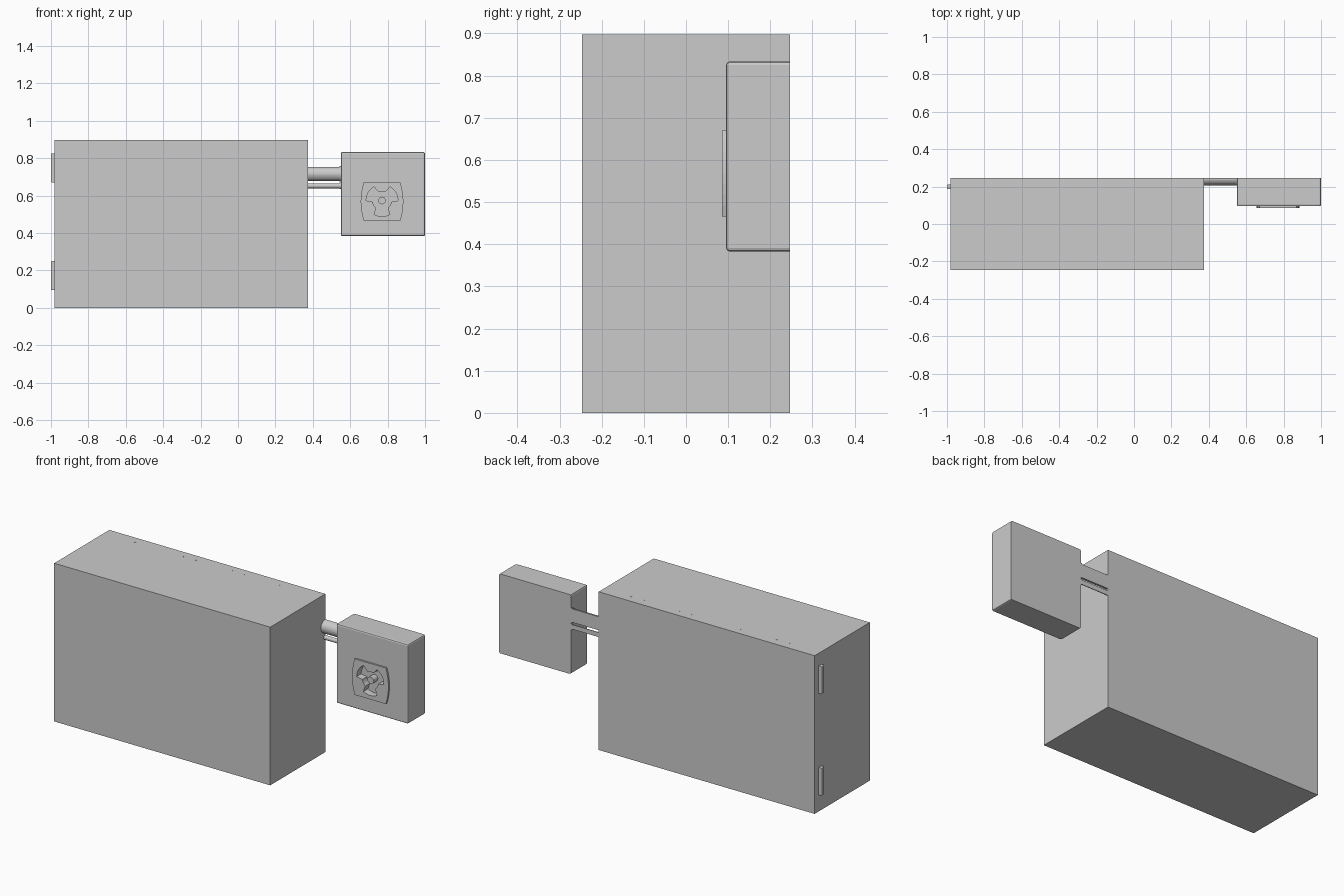
import bpy, bmesh, math

if "Cube" in bpy.data.objects:
    bpy.data.objects.remove(bpy.data.objects["Cube"])


def finish(bm, name):
    bmesh.ops.recalc_face_normals(bm, faces=bm.faces)
    mesh = bpy.data.meshes.new(name)
    bm.to_mesh(mesh)
    bm.free()
    obj = bpy.data.objects.new(name, mesh)
    bpy.context.collection.objects.link(obj)
    return obj


def box(name, lo, hi, bevel=0.0, keep=lambda e: True):
    bm = bmesh.new()
    bmesh.ops.create_cube(bm, size=1)
    for v in bm.verts:
        v.co = [l + (c + 0.5) * (h - l) for c, l, h in zip(v.co, lo, hi)]
    if bevel:
        edges = [e for e in bm.edges if keep(e)]
        bmesh.ops.bevel(bm, geom=edges, offset=bevel, segments=2,
                        profile=0.5, affect='EDGES')
    return finish(bm, name)


def prism(name, loop, step):
    # extrude a closed loop of 3D points along a vector
    bm = bmesh.new()
    face = bm.faces.new([bm.verts.new(p) for p in loop])
    res = bmesh.ops.extrude_face_region(bm, geom=[face])
    bmesh.ops.translate(bm, vec=step, verts=[
        g for g in res['geom'] if isinstance(g, bmesh.types.BMVert)])
    return finish(bm, name)


def half_pipe(name, x0, x1, z, r, back=0.245):
    # flat back, rounded front
    loop = [(x0, back - r * math.sin(math.pi * i / 12),
             z + r * math.cos(math.pi * i / 12)) for i in range(13)]
    return prism(name, loop, (x1 - x0, 0, 0))


def cut(obj, cutter):
    mod = obj.modifiers.new("cut", 'BOOLEAN')
    mod.operation = 'DIFFERENCE'
    mod.solver = 'EXACT'
    mod.object = cutter
    cutter.hide_render = True
    cutter.hide_set(True)


# main cabinet
box("cabinet", (-0.98, -0.247, 0), (0.375, 0.247, 0.897))

# side lugs and small flush lugs on top
for i, z in enumerate((0.094, 0.67)):
    box(f"side_lug_{i}", (-1.0, 0.187, z), (-0.97, 0.211, z + 0.156), 0.005,
        lambda e: all(v.co.x < -0.99 for v in e.verts))
for i in range(4):
    for j in range(2):
        x = -0.786 + 0.304 * i + 0.077 * j
        box(f"top_stud_{i}_{j}", (x - 0.003, 0.197, 0.88),
            (x + 0.003, 0.203, 0.898))

# conduits between the cabinet and the side box
for name, z, r in (("large_conduit", 0.716, 0.038), ("small_conduit", 0.652, 0.013)):
    half_pipe(name, 0.37, 0.56, z, r)
    half_pipe(name + "_collar", 0.543, 0.552, z, r + 0.004, 0.247)

# side box, softened everywhere except around its back
side_box = box("side_box", (0.55, 0.095, 0.383), (1.0, 0.247, 0.833), 0.008,
               lambda e: not all(v.co.y > 0.24 for v in e.verts))

# barrel-shaped front plate
cx, cz = 0.77, 0.568
right = [(cx + 0.098 + 0.016 * (1 - (t / 4) ** 2), 0.085, cz + 0.102 * t / 4)
         for t in range(-4, 5)]
left = [(2 * cx - x, y, z) for x, y, z in reversed(right)]
plate = prism("front_plate", right + left, (0, 0.0105, 0))

# three-bladed vent recess
loop = []
for k in range(3):
    mid = math.radians(-90 + 120 * k)
    for radius, a0, a1 in ((0.085, -30, 30), (0.05, 38, 82)):
        for i in range(7):
            a = mid + math.radians(a0 + (a1 - a0) * i / 6)
            loop.append((cx + radius * math.cos(a), 0.07,
                         cz + 0.005 + radius * math.sin(a)))
cutter = prism("vent_cutter", loop, (0, 0.055, 0))
cut(plate, cutter)
cut(side_box, cutter)

# vent hub
hub = [(cx + 0.02 * math.cos(math.tau * i / 16), 0.088,
        cz + 0.005 + 0.02 * math.sin(math.tau * i / 16)) for i in range(16)]
prism("vent_hub", hub, (0, 0.045, 0))
